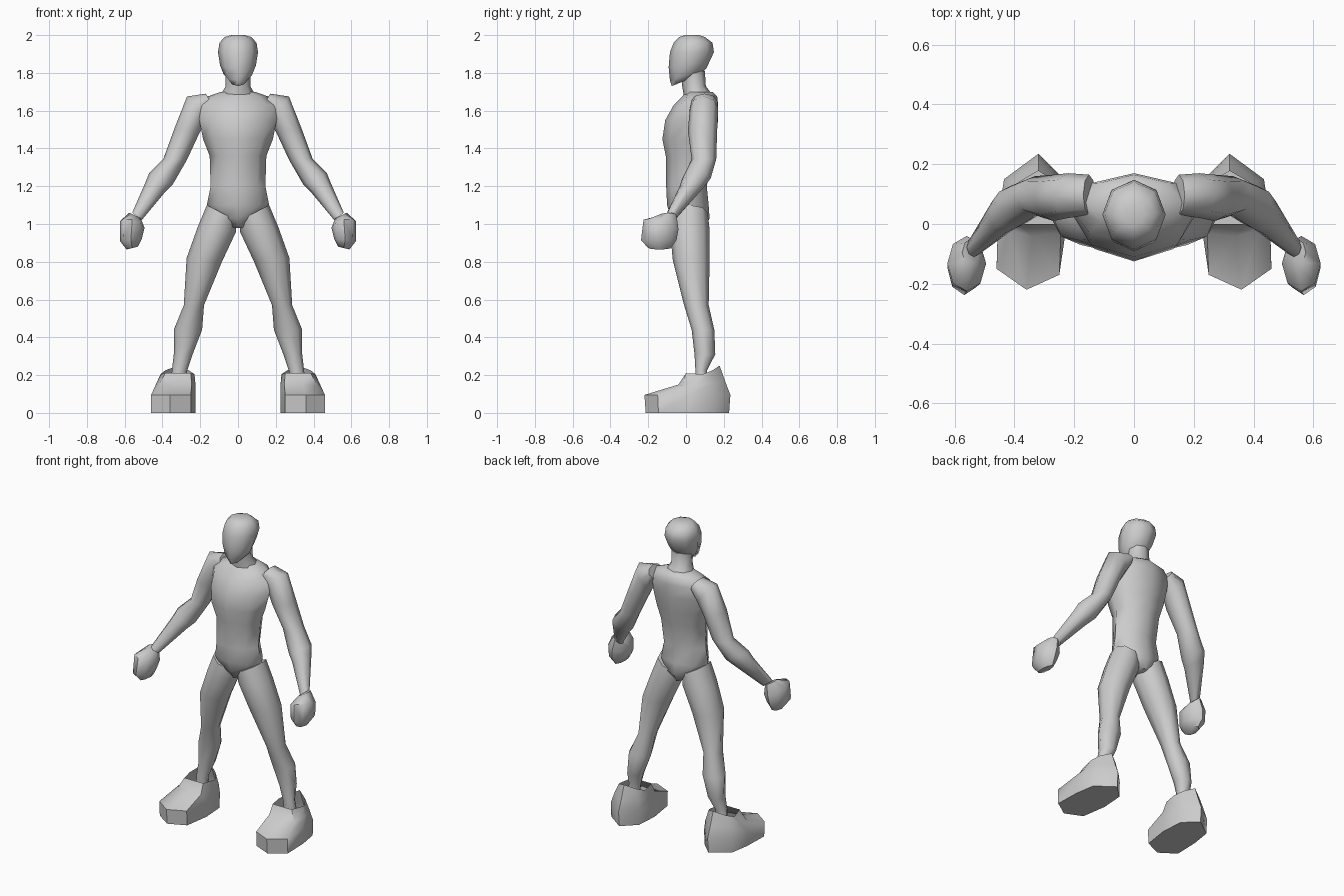
import bpy, bmesh, math

SIDES = 8


def oval(x0, z0, x1, z1, y0, y1, tilt=0.0):
    """Eight-sided section between two edge points, y0 front to y1 back."""
    pts = []
    for i in range(SIDES):
        a = 2 * math.pi * i / SIDES
        c, s = math.cos(a), math.sin(a)
        pts.append(((x0 + x1) / 2 + (x1 - x0) / 2 * c,
                    (y0 + y1) / 2 + (y1 - y0) / 2 * s,
                    (z0 + z1) / 2 + (z1 - z0) / 2 * c + tilt * s))
    return pts


def loft(name, rings, mirror=False, cap_end=True):
    bm = bmesh.new()
    loops = [[bm.verts.new(p) for p in r] for r in rings]
    for a, b in zip(loops, loops[1:]):
        for i in range(len(a)):
            j = (i + 1) % len(a)
            bm.faces.new((a[i], a[j], b[j], b[i]))
    bm.faces.new(loops[0])
    if cap_end:
        bm.faces.new(loops[-1])
    bmesh.ops.recalc_face_normals(bm, faces=bm.faces)
    me = bpy.data.meshes.new(name)
    bm.to_mesh(me)
    bm.free()
    ob = bpy.data.objects.new(name, me)
    bpy.context.collection.objects.link(ob)
    if mirror:
        ob.modifiers.new("mirror", 'MIRROR')
    bpy.ops.object.select_all(action='DESELECT')
    ob.select_set(True)
    bpy.context.view_layer.objects.active = ob
    bpy.ops.object.shade_smooth_by_angle(angle=math.radians(55))
    return ob


def centred(rows):
    """Rows of half width, z, front y, back y, optional tilt."""
    return [oval(-r[0], r[1], r[0], r[1], *r[2:]) for r in rows]


# Torso
loft("torso", centred([
    (0.03, 0.98, -0.05, 0.10), (0.11, 1.03, -0.08, 0.125),
    (0.165, 1.10, -0.10, 0.12), (0.145, 1.20, -0.105, 0.11),
    (0.15, 1.36, -0.107, 0.14), (0.185, 1.45, -0.125, 0.155),
    (0.205, 1.55, -0.11, 0.17), (0.21, 1.63, -0.065, 0.17),
    (0.16, 1.675, -0.02, 0.165), (0.09, 1.70, 0.0, 0.14)]))

# Neck
loft("neck", centred([
    (0.10, 1.67, -0.01, 0.15), (0.065, 1.73, -0.02, 0.105),
    (0.065, 1.81, -0.03, 0.10)]))

# Head
loft("head", centred([
    (0.045, 1.76, -0.075, 0.07, 0.03), (0.075, 1.79, -0.085, 0.105, 0.03),
    (0.095, 1.84, -0.092, 0.12, 0.01), (0.106, 1.91, -0.085, 0.148),
    (0.098, 1.96, -0.065, 0.14), (0.07, 1.99, -0.035, 0.10),
    (0.035, 2.0, -0.005, 0.07)]))

# Arms
loft("arms", [oval(*r) for r in [
    (0.13, 1.62, 0.17, 1.69, 0.03, 0.165),
    (0.17, 1.54, 0.27, 1.675, 0.02, 0.17),
    (0.205, 1.48, 0.335, 1.51, 0.01, 0.165),
    (0.27, 1.34, 0.395, 1.345, 0.03, 0.16),
    (0.345, 1.21, 0.47, 1.27, -0.02, 0.13),
    (0.385, 1.17, 0.49, 1.22, -0.035, 0.095),
    (0.51, 1.02, 0.56, 1.06, -0.11, -0.045)]], mirror=True)

# Fists
loft("hands", [oval(*r) for r in [
    (0.515, 1.03, 0.575, 1.06, -0.14, -0.05),
    (0.495, 0.98, 0.625, 1.015, -0.225, -0.04, -0.025),
    (0.51, 0.92, 0.625, 0.91, -0.238, -0.05),
    (0.53, 0.88, 0.59, 0.865, -0.20, -0.08)]], mirror=True)

# Legs
loft("legs", [oval(*r) for r in [
    (0.01, 1.02, 0.165, 1.10, -0.08, 0.115),
    (0.01, 0.96, 0.215, 0.98, -0.085, 0.125),
    (0.085, 0.80, 0.272, 0.82, -0.07, 0.125),
    (0.18, 0.57, 0.287, 0.57, -0.01, 0.12),
    (0.19, 0.44, 0.34, 0.44, 0.03, 0.15),
    (0.24, 0.31, 0.34, 0.31, 0.045, 0.155),
    (0.27, 0.22, 0.35, 0.225, 0.05, 0.11),
    (0.275, 0.17, 0.355, 0.17, 0.05, 0.12)]], mirror=True)

# Shoes: sole outline, side wall, open ankle rim
outline = [(0.36, -0.22), (0.46, -0.15), (0.455, 0.02), (0.435, 0.15),
           (0.32, 0.235), (0.235, 0.15), (0.225, 0.0), (0.25, -0.17)]
instep = [(0.34, -0.04, 0.15), (0.42, -0.02, 0.145), (0.435, 0.06, 0.15),
          (0.415, 0.145, 0.155), (0.32, 0.21, 0.16), (0.24, 0.145, 0.155),
          (0.225, 0.06, 0.15), (0.245, -0.03, 0.15)]
rim = [(0.33, 0.0, 0.21), (0.385, 0.0, 0.21), (0.41, 0.09, 0.205),
       (0.385, 0.14, 0.225), (0.32, 0.178, 0.25), (0.26, 0.14, 0.225),
       (0.23, 0.09, 0.205), (0.25, 0.0, 0.21)]
loft("shoes", [[(x, y * 0.97, 0.0) for x, y in outline],
               [(x, y, 0.095) for x, y in outline], instep, rim],
     mirror=True, cap_end=False)
